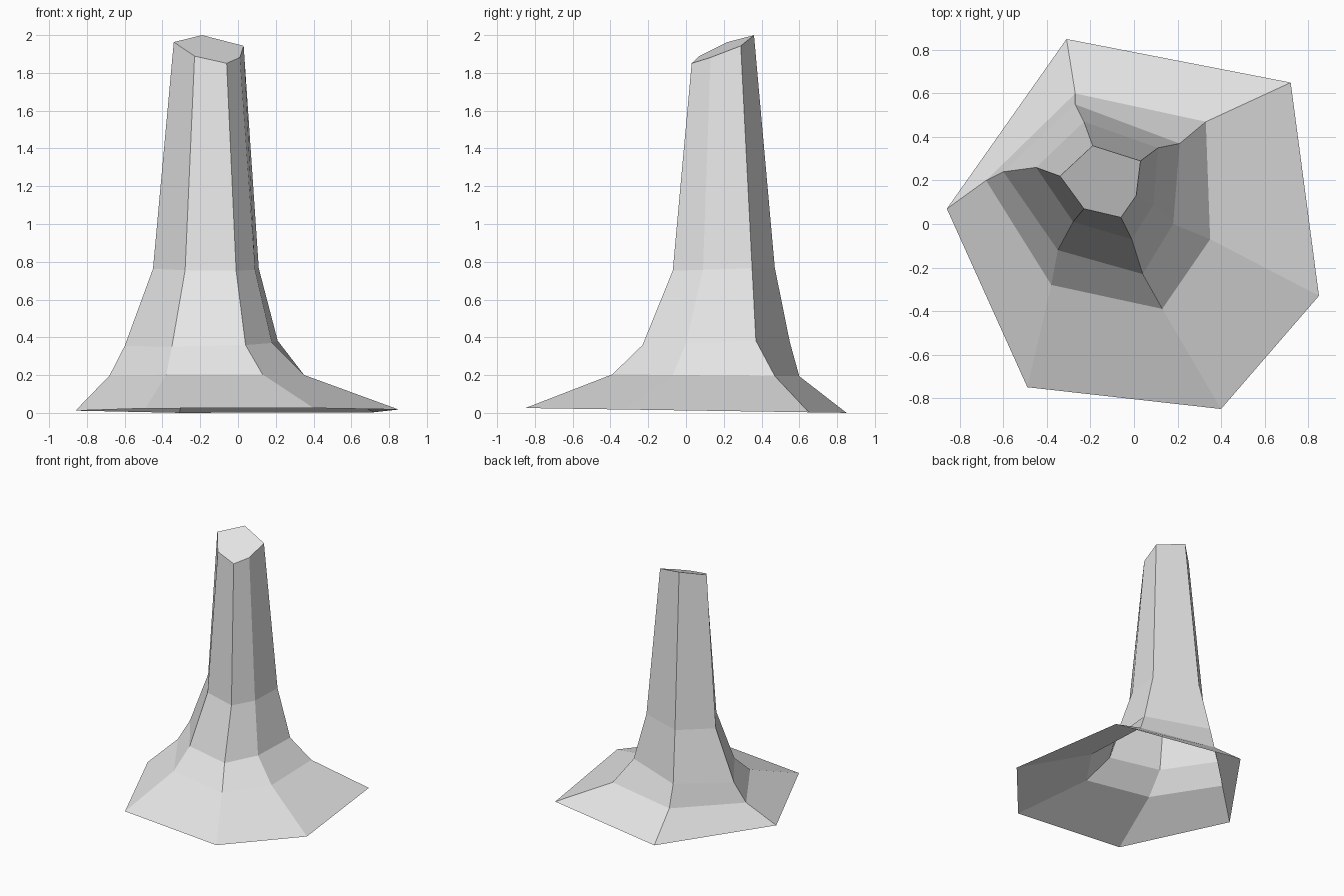
import bpy
import bmesh
from mathutils import Vector

# Remove the default object only
default_cube = bpy.data.objects.get("Cube")
if default_cube:
    bpy.data.objects.remove(default_cube, do_unlink=True)

# Single stone grey material
stone = bpy.data.materials.new("light_grey_stone")
stone.use_nodes = True
grey = (0.8, 0.8, 0.8, 1.0)
stone.diffuse_color = grey
stone.node_tree.nodes["Principled BSDF"].inputs["Base Color"].default_value = grey

# Each ring: (height, slope along x, slope along y) and six outline corners
base_edge = ((.013, 0, -.015),
             [(-.31, .85), (.72, .65), (.85, -.33), (.4, -.85), (-.49, -.75), (-.86, .07)])
flare_ring = ((.2, 0, -.01),
              [(-.27, .6), (.33, .47), (.35, -.07), (.13, -.39), (-.38, -.28), (-.68, .2)])
shoulder_ring = ((.365, .03, .03),
                 [(-.27, .55), (.21, .37), (.18, 0), (.04, -.23), (-.35, -.12), (-.6, .24)])
waist_ring = ((.755, 0, .03),
              [(-.23, .47), (.11, .35), (.09, .09), (-.01, -.07), (-.28, .01), (-.45, .26)])
tip_ring = ((1.831, -.13, .4),
            [(-.19, .36), (.03, .29), (.01, .13), (-.06, .03), (-.23, .07), (-.34, .22)])
rings = [base_edge, flare_ring, shoulder_ring, waist_ring, tip_ring]


def add_ring(bm, plane, outline):
    """Place an outline on a slightly tilted plane."""
    height, slope_x, slope_y = plane
    return [bm.verts.new(Vector((x, y, height + slope_x * x + slope_y * y)))
            for x, y in outline]


def bridge(bm, lower, upper):
    """Join two rings with a band of side faces."""
    count = len(lower)
    for i in range(count):
        j = (i + 1) % count
        bm.faces.new((lower[j], lower[i], upper[i], upper[j]))


# Rock column: flared, open underneath, with a slanted cap
bm = bmesh.new()
loops = [add_ring(bm, plane, outline) for plane, outline in rings]
for lower, upper in zip(loops, loops[1:]):
    bridge(bm, lower, upper)
bm.faces.new(list(reversed(loops[-1])))
bm.normal_update()

mesh = bpy.data.meshes.new("rock_column")
bm.to_mesh(mesh)
bm.free()
mesh.materials.append(stone)
column = bpy.data.objects.new("rock_column", mesh)
bpy.context.scene.collection.objects.link(column)
